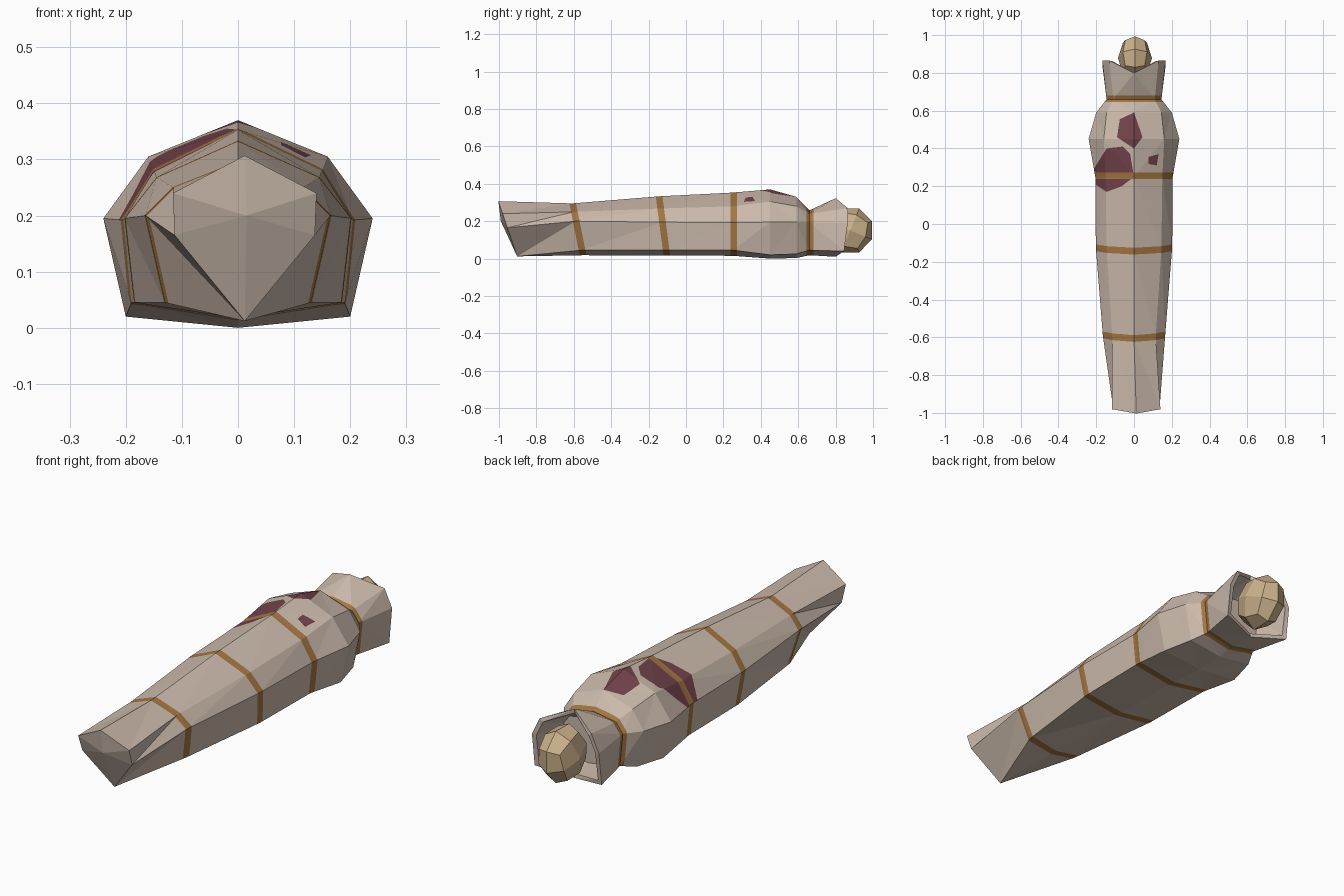
import bpy, bmesh, math
from mathutils import Vector, Matrix

default = bpy.data.objects.get("Cube")
if default:
    bpy.data.objects.remove(default)


def material(name, rgb):
    m = bpy.data.materials.new(name)
    m.use_nodes = True
    colour = (*rgb, 1)
    m.diffuse_color = colour
    bsdf = m.node_tree.nodes["Principled BSDF"]
    bsdf.inputs["Base Color"].default_value = colour
    bsdf.inputs["Roughness"].default_value = 0.9
    return m


linen = material("linen", (0.60, 0.49, 0.41))
rope = material("rope brown", (0.37, 0.18, 0.055))
stain = material("dark red stain", (0.17, 0.055, 0.07))
skin = material("tan skin", (0.60, 0.44, 0.26))


def finish(name, bm, mats):
    bmesh.ops.recalc_face_normals(bm, faces=bm.faces[:])
    mesh = bpy.data.meshes.new(name)
    bm.to_mesh(mesh)
    bm.free()
    for m in mats:
        mesh.materials.append(m)
    obj = bpy.data.objects.new(name, mesh)
    bpy.context.collection.objects.link(obj)
    return obj


def section(y, lean, top, shoulder, side, bottom, keel, shift=0):
    """Eight-point cross-section, leaning along y with height."""
    right = [shoulder, side, bottom]
    pts = [(0, top)] + right + [(0, keel)] + [(-x, z) for x, z in reversed(right)]
    return [Vector((x + shift, y + lean * (z - 0.15), z)) for x, z in pts]


# Wrapped body, from feet to neck
rings = [
    section(-0.95, -0.34, 0.307, (0.128, 0.24), (0.125, 0.165), (0, 0.012), 0.012, 0.012),
    section(-0.58, -0.2, 0.295, (0.115, 0.25), (0.165, 0.2), (0.13, 0.045), 0.018),
    section(-0.12, -0.12, 0.333, (0.145, 0.268), (0.202, 0.195), (0.185, 0.045), 0.017),
    section(0.25, 0, 0.353, (0.15, 0.28), (0.205, 0.192), (0.19, 0.045), 0.015),
    section(0.45, 0, 0.37, (0.16, 0.305), (0.24, 0.195), (0.2, 0.02), 0),
    section(0.59, 0, 0.33, (0.145, 0.28), (0.2, 0.195), (0.165, 0.025), 0.003),
    section(0.66, 0, 0.258, (0.11, 0.24), (0.145, 0.195), (0.13, 0.045), 0.018),
]

# Flared open collar with an inner wall
rim = section(0.865, 0, 0.323, (0.13, 0.27), (0.168, 0.19), (0.168, 0.04), 0.01)
rim[0].y = rim[4].y = 0.80
rim[3].y = rim[5].y = 0.845


def shrink(ring, k, dy):
    c = Vector((0, 0, 0.16))
    return [Vector((p.x * k, p.y + dy, c.z + (p.z - c.z) * k)) for p in ring]


rings += [rim, shrink(rim, 0.88, -0.003), shrink(rings[-1], 0.85, 0.04)]

bm = bmesh.new()
loops = [[bm.verts.new(p) for p in ring] for ring in rings]
for a, b in zip(loops, loops[1:]):
    for i in range(8):
        j = (i + 1) % 8
        bm.faces.new((a[i], a[j], b[j], b[i]))
bm.faces.new(loops[-1])
toe = bm.verts.new((0.015, -0.99, 0.2))
for i in range(8):
    bm.faces.new((loops[0][i], loops[0][(i + 1) % 8], toe))
bmesh.ops.remove_doubles(bm, verts=bm.verts[:], dist=0.0005)
bmesh.ops.recalc_face_normals(bm, faces=bm.faces[:])
bmesh.ops.triangulate(bm, faces=bm.faces[:])


def cut(point, normal):
    bmesh.ops.bisect_plane(bm, geom=bm.verts[:] + bm.edges[:] + bm.faces[:],
                           plane_co=point, plane_no=normal, dist=0.00001)


def merge_flat():
    bmesh.ops.dissolve_limit(bm, angle_limit=0.005, verts=bm.verts[:],
                             edges=bm.edges[:], delimit={'MATERIAL'})
    bmesh.ops.triangulate(bm, faces=bm.faces[:])


# Stains on the chest, cut from above as convex outlines
stains = [
    [(0, 0.59), (0.045, 0.46), (0, 0.4), (-0.09, 0.46), (-0.075, 0.555)],
    [(-0.145, 0.4), (-0.06, 0.41), (-0.02, 0.37), (0, 0.25), (-0.065, 0.2),
     (-0.145, 0.17), (-0.22, 0.22), (-0.22, 0.28)],
    [(0.077, 0.355), (0.13, 0.37), (0.12, 0.31), (0.077, 0.318)],
]
for outline in stains:
    planes = []
    for (x0, y0), (x1, y1) in zip(outline, outline[1:] + outline[:1]):
        planes.append((Vector((x0, y0, 0)), Vector((y0 - y1, x1 - x0, 0)).normalized()))
    for p, n in planes:
        cut(p, n)
    for f in bm.faces:
        c = f.calc_center_median()
        if f.normal.z > 0.05 and all((c - p).dot(n) < 0 for p, n in planes):
            f.material_index = 2
    merge_flat()

# Rope bands around the wrapping: position, lean
for y, lean in ((-0.577, -0.2), (-0.12, -0.13), (0.255, 0), (0.663, 0)):
    half = 0.018
    normal = Vector((0, 1, -lean))
    centre = Vector((0, y, 0.15))
    cut(centre + Vector((0, half, 0)), normal)
    cut(centre - Vector((0, half, 0)), normal)
    for f in bm.faces:
        if abs((f.calc_center_median() - centre).dot(normal)) < half:
            f.material_index = 1
merge_flat()
finish("wrapped_body", bm, [linen, rope, stain])

# Head: rounded cube, tilted downwards
bm = bmesh.new()
bmesh.ops.create_cube(bm, size=2)
bmesh.ops.subdivide_edges(bm, edges=bm.edges[:], cuts=1, use_grid_fill=True)
for v in bm.verts:
    v.co = v.co.normalized()
place = (Matrix.Translation((0.005, 0.878, 0.15)) @ Matrix.Rotation(math.radians(-22), 4, 'X')
         @ Matrix.Diagonal((0.09, 0.125, 0.128, 1)))
bmesh.ops.transform(bm, matrix=place, verts=bm.verts[:])
finish("head", bm, [skin])
